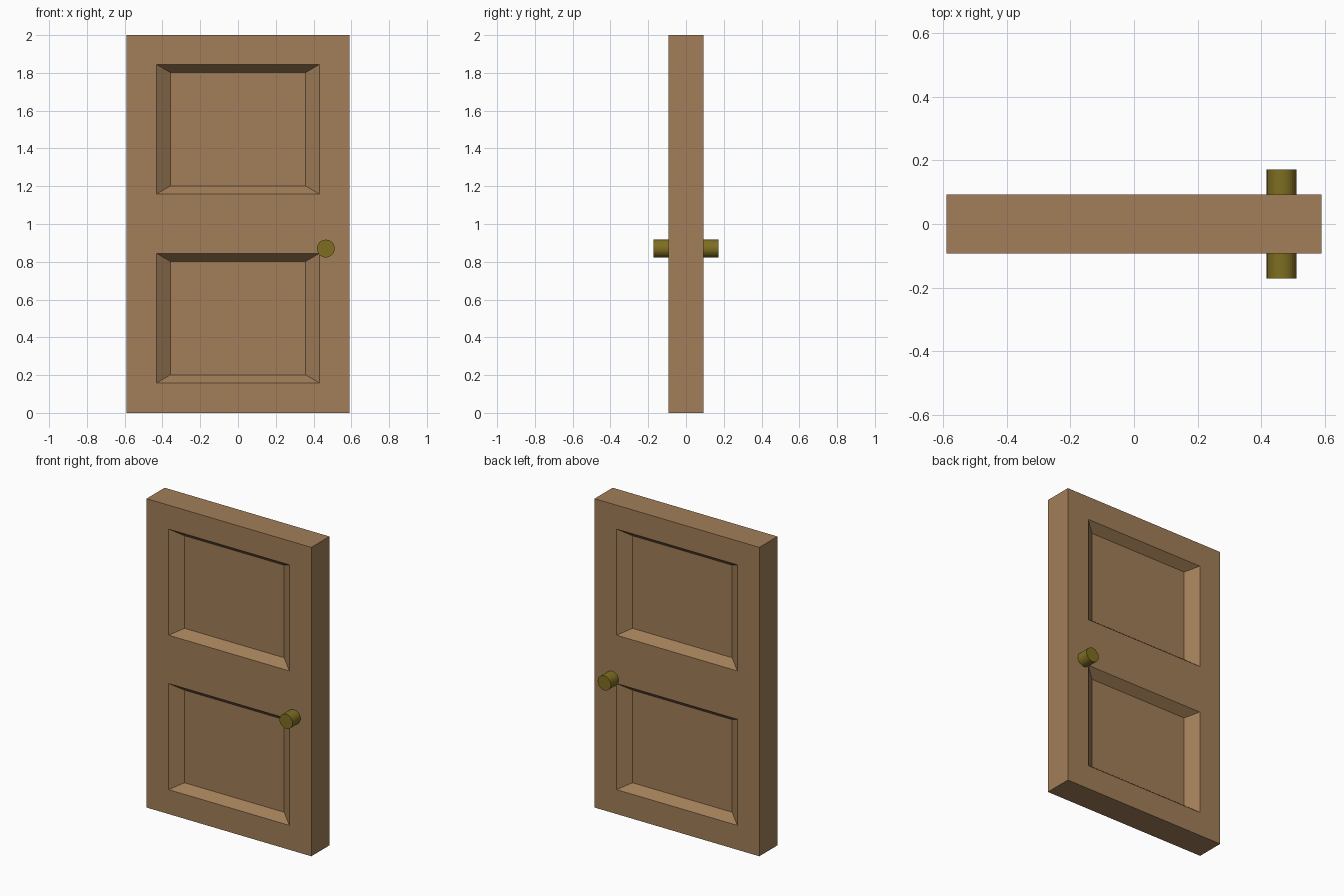
import bpy, bmesh, math
from mathutils import Matrix

if "Cube" in bpy.data.objects:
    bpy.data.objects.remove(bpy.data.objects["Cube"])

W, T, H = 1.18, 0.185, 2.0                  # door width, thickness, height
PANEL_X, INNER_X, RECESS = 0.432, 0.357, 0.055
PANELS = [(0.158, 0.845), (1.158, 1.845)]   # bottom and top of each panel
BEVEL_Z = 0.062


def material(name, rgb):
    m = bpy.data.materials.new(name)
    m.diffuse_color = (*rgb, 1)
    m.use_nodes = True
    m.node_tree.nodes["Principled BSDF"].inputs["Base Color"].default_value = m.diffuse_color
    return m


def finish(bm, name, mat):
    me = bpy.data.meshes.new(name)
    bm.to_mesh(me)
    bm.free()
    me.materials.append(mat)
    ob = bpy.data.objects.new(name, me)
    bpy.context.collection.objects.link(ob)
    return ob


wood = material("wood", (0.36, 0.21, 0.098))
brass = material("brass", (0.21, 0.155, 0.016))

# Door slab, cut along the panel outlines
bm = bmesh.new()
bmesh.ops.create_cube(bm, size=1, matrix=Matrix.Translation((0, 0, H / 2)) @ Matrix.Diagonal((W, T, H, 1)))
cuts = [((s * PANEL_X, 0, 0), (1, 0, 0)) for s in (-1, 1)]
cuts += [((0, 0, z), (0, 0, 1)) for pair in PANELS for z in pair]
for co, no in cuts:
    bmesh.ops.bisect_plane(bm, geom=bm.verts[:] + bm.edges[:] + bm.faces[:], plane_co=co, plane_no=no)

# Sunken panels with sloped borders, front and back
bm.normal_update()
panels = []
for f in bm.faces:
    c = f.calc_center_median()
    if abs(f.normal.y) > 0.9 and abs(c.x) < 0.1 and any(a < c.z < b for a, b in PANELS):
        panels.append(f)
bmesh.ops.inset_individual(bm, faces=panels, thickness=BEVEL_Z, depth=0)
for f in panels:
    for v in f.verts:
        v.co.x = math.copysign(INNER_X, v.co.x)
        v.co.y = math.copysign(T / 2 - RECESS, v.co.y)
bm.normal_update()
finish(bm, "door_panel", wood)

# Round knob passing through the door, showing on both sides
bm = bmesh.new()
bmesh.ops.create_cone(bm, cap_ends=True, segments=32, radius1=0.047, radius2=0.047, depth=0.344,
                      matrix=Matrix.Translation((0.465, 0, 0.87)) @ Matrix.Rotation(math.pi / 2, 4, 'X'))
finish(bm, "door_knob", brass)
